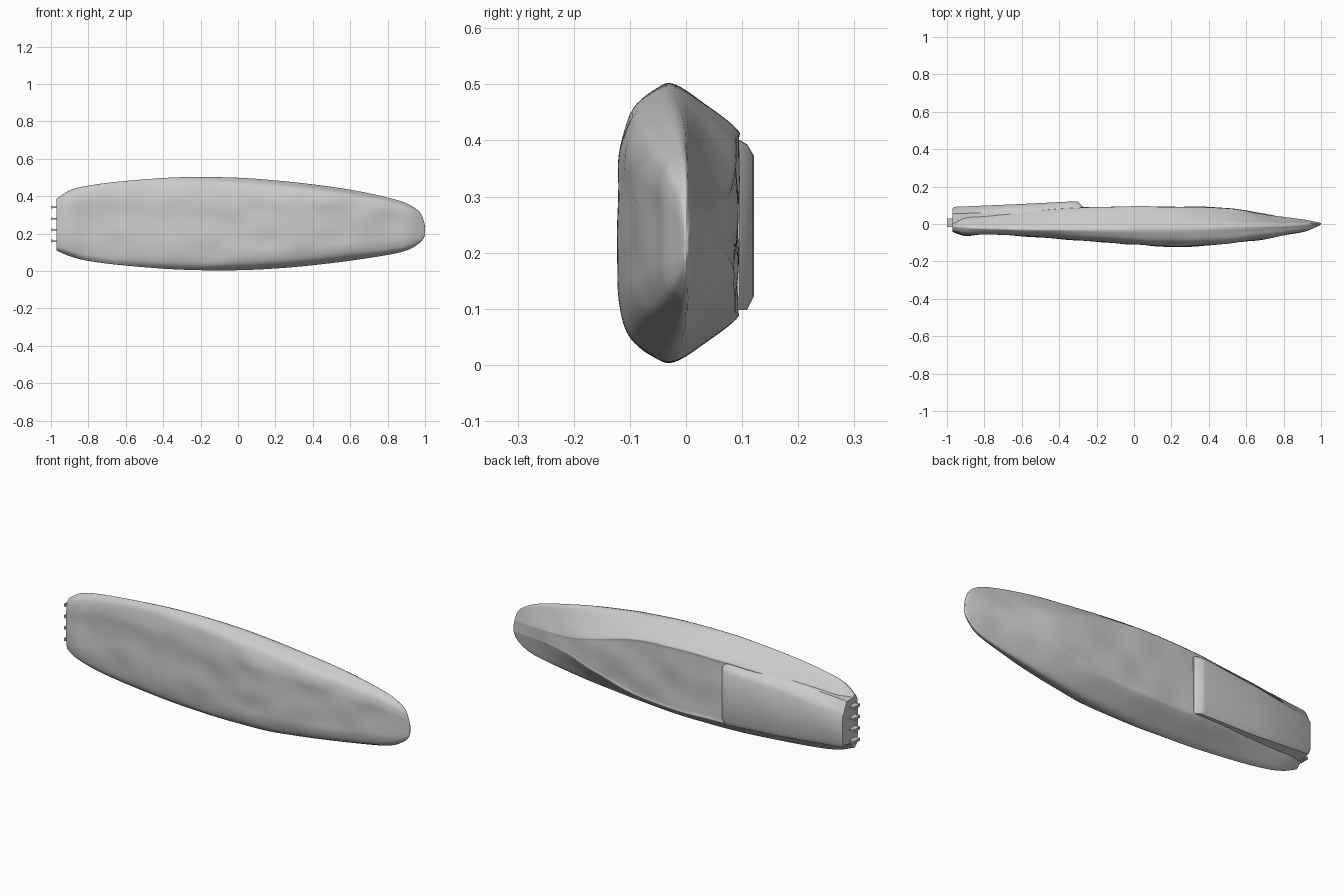
import bpy, bmesh, math
from mathutils import Vector, noise

if "Cube" in bpy.data.objects:
    bpy.data.objects.remove(bpy.data.objects["Cube"])


def spline(points, steps, closed=False):
    """Catmull-Rom resampling of a list of tuples."""
    n, out = len(points), []
    for i in range(n if closed else n - 1):
        if closed:
            p = [Vector(points[(i + k) % n]) for k in (-1, 0, 1, 2)]
        else:
            p = [Vector(points[min(max(i + k, 0), n - 1)]) for k in (-1, 0, 1, 2)]
        for s in range(steps):
            t = s / steps
            out.append(0.5 * (2 * p[1] + (p[2] - p[0]) * t
                       + (2 * p[0] - 5 * p[1] + 4 * p[2] - p[3]) * t * t
                       + (3 * p[1] - p[0] - 3 * p[2] + p[3]) * t ** 3))
    if not closed:
        out.append(Vector(points[-1]))
    return out


def loft(name, rings, angle):
    """Skin a list of equal-length rings and cap both ends."""
    bm = bmesh.new()
    loops = [[bm.verts.new(p) for p in r] for r in rings]
    n = len(rings[0])
    for a, b in zip(loops, loops[1:]):
        for i in range(n):
            j = (i + 1) % n
            bm.faces.new((a[i], a[j], b[j], b[i]))
    bm.faces.new(loops[0])
    bm.faces.new(loops[-1])
    bmesh.ops.recalc_face_normals(bm, faces=bm.faces)
    mesh = bpy.data.meshes.new(name)
    bm.to_mesh(mesh)
    bm.free()
    ob = bpy.data.objects.new(name, mesh)
    bpy.context.collection.objects.link(ob)
    bpy.ops.object.select_all(action='DESELECT')
    ob.select_set(True)
    bpy.context.view_layer.objects.active = ob
    bpy.ops.object.shade_smooth_by_angle(angle=math.radians(angle))
    return ob


# Body stations: x, bottom z, top z, front y, back y, rim y, back flat fraction
stations = [
    (-0.97, .11, .385, -.040, .035, -.010, .62),
    (-0.90, .080, .430, -.062, .045, -.015, .62),
    (-0.80, .055, .455, -.055, .050, -.020, .62),
    (-0.60, .030, .480, -.062, .065, -.025, .62),
    (-0.30, .008, .500, -.085, .088, -.025, .64),
    (0.00, .005, .497, -.108, .092, -.022, .66),
    (0.25, .018, .478, -.120, .088, -.018, .62),
    (0.48, .042, .450, -.106, .084, -.008, .42),
    (0.65, .065, .422, -.085, .060, -.002, .25),
    (0.82, .092, .385, -.056, .033, .000, .22),
    (0.91, .115, .355, -.042, .022, .002, .25),
    (0.97, .150, .315, -.018, .012, .002, .35),
    (0.995, .180, .260, -.006, .006, .000, .45),
    (1.00, .205, .225, -.002, .002, .000, .45),
]

rings = []
for x, lo, hi, yf, yb, rim, f in spline(stations, 10):
    mid = (1 + f) / 2 + .03
    half = [(-1, .3), (-.97, .6), (-.78, .85), (-.42, .96), (0, 1),
            (.5, mid), (.97, f + .03), (1, f - .06), (1, f * .4)]
    outline = half + [(v, -u) for v, u in reversed(half)]
    ring = []
    for v, u in spline(outline, 5, True):
        y = rim + (v * (yb - rim) if v > 0 else -v * (yf - rim))
        z = (lo + hi) / 2 + u * (hi - lo) / 2
        # shallow hand-shaped dents on the broad faces
        dent = noise.noise(Vector((x * 6, y * 5, z * 9))) * .007
        y += dent * abs(v) * min(1, (1 - x) * 4)
        ring.append((x, y, z))
    rings.append(ring)
loft("body", rings, 50)

# Raised tapering grip panel on the back, with an abrupt step at its inner end
panel = []
for x, y, z0, z1, b0, b1 in [
        (-.97, .086, .165, .32, .14, .375),
        (-.955, .092, .155, .325, .13, .38),
        (-.62, .106, .125, .365, .11, .405),
        (-.32, .121, .110, .385, .095, .415),
        (-.30, .119, .110, .385, .095, .415),
        (-.275, .095, .110, .385, .095, .415)]:
    e = .012
    panel.append([(x, 0, b0), (x, y - e, z0 - .012), (x, y, z0 + e), (x, y, z1 - e),
                  (x, y - e, z1 + .008), (x, y * .5 + .01, b1), (x, 0, b1)])
loft("grip_panel", panel, 40)

# Four thin contact pins on the blunt end, each with a small end lip
for i in range(4):
    z = .16 + .06 * i
    for part, x0, x1, h in (("blade", -1.0, -.95, .004), ("lip", -1.0, -.993, .007)):
        loft(f"end_pin_{part}_{i + 1}",
             [[(x, -.016, z - h), (x, .030, z - h), (x, .030, z + h), (x, -.016, z + h)]
              for x in (x0, x1)], 30)
